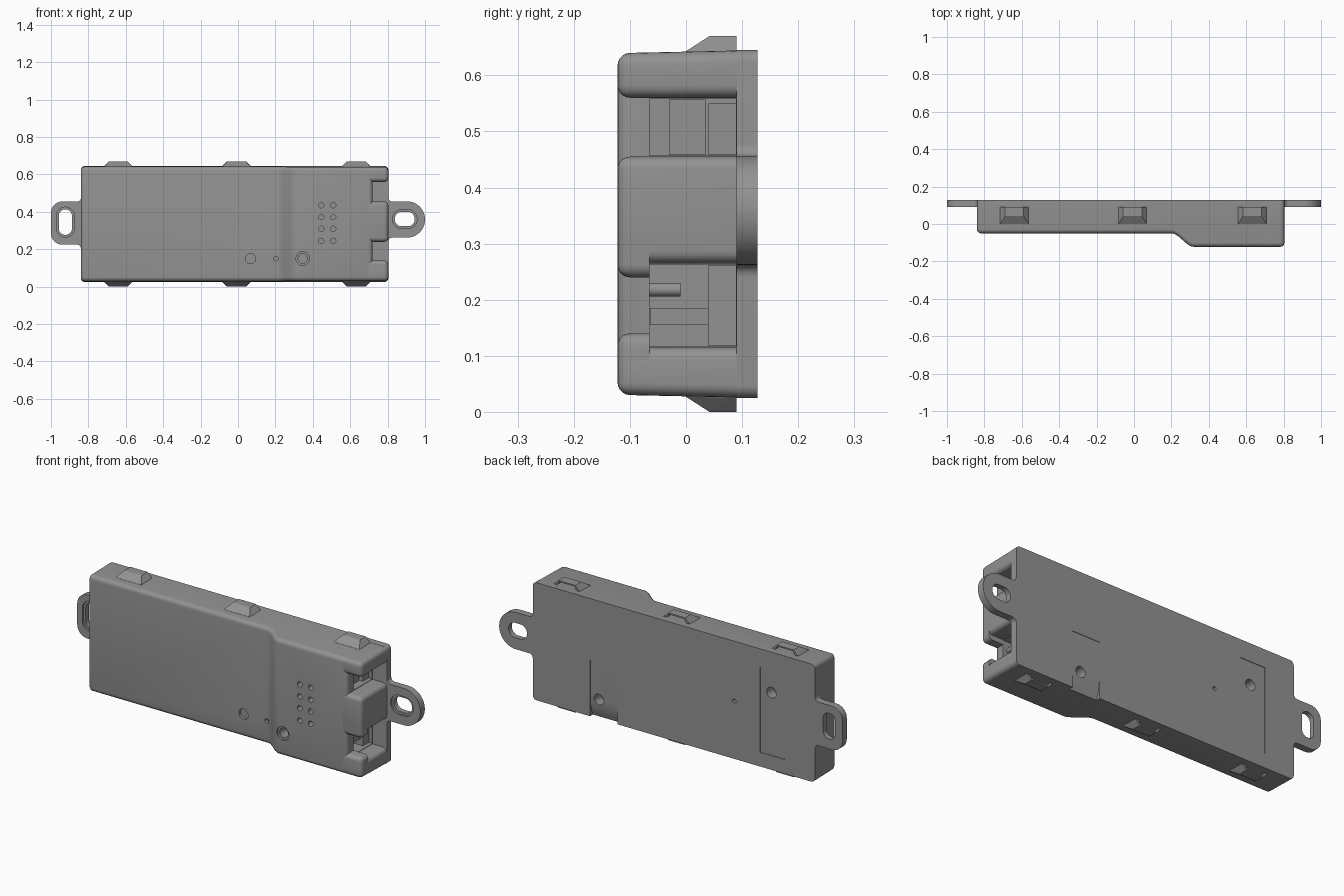
import bpy, bmesh, math

if "Cube" in bpy.data.objects:
    bpy.data.objects.remove(bpy.data.objects["Cube"])

BACK, FRONT, LOW, ZC, END = 0.127, -0.122, -0.05, 0.335, 0.804

# dark grey plastic
plastic = bpy.data.materials.new("dark_plastic")
plastic.diffuse_color = (0.29, 0.29, 0.29, 1)
plastic.use_nodes = True
plastic.node_tree.nodes["Principled BSDF"].inputs["Base Color"].default_value = plastic.diffuse_color


def finish(name, bm):
    bmesh.ops.recalc_face_normals(bm, faces=bm.faces)
    me = bpy.data.meshes.new(name)
    bm.to_mesh(me)
    bm.free()
    me.materials.append(plastic)
    ob = bpy.data.objects.new(name, me)
    bpy.context.collection.objects.link(ob)
    return ob


def select_only(ob):
    bpy.ops.object.select_all(action='DESELECT')
    ob.select_set(True)
    bpy.context.view_layer.objects.active = ob


def smooth(ob):
    select_only(ob)
    bpy.ops.object.shade_smooth_by_angle(angle=math.radians(32))


def cut(ob, cutters):
    for c in cutters:
        c.hide_render = True
        m = ob.modifiers.new("cut", 'BOOLEAN')
        m.operation, m.solver, m.object = 'DIFFERENCE', 'EXACT', c
        select_only(ob)
        bpy.ops.object.modifier_apply(modifier=m.name)
        bpy.data.objects.remove(c)


def extruded(pts, direction):
    bm = bmesh.new()
    f = bm.faces.new([bm.verts.new(p) for p in pts])
    ext = bmesh.ops.extrude_face_region(bm, geom=[f])
    bmesh.ops.translate(bm, vec=direction,
                        verts=[v for v in ext['geom'] if isinstance(v, bmesh.types.BMVert)])
    bmesh.ops.recalc_face_normals(bm, faces=bm.faces)
    return bm


def plate(name, xz, y0, y1):
    return finish(name, extruded([(x, y0, z) for x, z in xz], (0, y1 - y0, 0)))


def rect(x0, x1, z0, z1):
    return [(x0, z0), (x1, z0), (x1, z1), (x0, z1)]


def box(name, x0, x1, y0, y1, z0, z1):
    return plate(name, rect(x0, x1, z0, z1), y0, y1)


def arc(cx, cz, r, a0, a1, n=10):
    return [(cx + r * math.cos(math.radians(a0 + (a1 - a0) * i / n)),
             cz + r * math.sin(math.radians(a0 + (a1 - a0) * i / n))) for i in range(n + 1)]


def disc(name, x, z, r, y0, y1):
    return plate(name, arc(x, z, r, 0, 360, 32)[:-1], y0, y1)


def slot(x0, x1, z0, z1):
    r = min(x1 - x0, z1 - z0) / 2 - 0.001
    return (arc(x1 - r, z1 - r, r, 0, 90) + arc(x0 + r, z1 - r, r, 90, 180)
            + arc(x0 + r, z0 + r, r, 180, 270) + arc(x1 - r, z0 + r, r, 270, 360))


def hull(name, pts):
    bm = bmesh.new()
    for p in pts:
        bm.verts.new(p)
    bmesh.ops.convex_hull(bm, input=bm.verts[:])
    return finish(name, bm)


def soften(bm, r=0.022):
    # round every sharp edge away from the rear face, then add a slight draft
    ymax = max(v.co.y for v in bm.verts)
    edges = [e for e in bm.edges if e.calc_face_angle(0) > 0.6
             and not all(abs(v.co.y - ymax) < 1e-5 for v in e.verts)]
    bmesh.ops.bevel(bm, geom=edges, offset=r, offset_type='OFFSET', segments=5,
                    profile=0.5, affect='EDGES', clamp_overlap=False)
    for v in bm.verts:
        d = v.co.z - ZC
        if abs(d) > 0.25:
            v.co.z = ZC + d * (1 - 0.018 * (BACK - v.co.y) / 0.25)
    return bm


# main housing: stepped profile swept along z
step = []
for i in range(13):
    t = i / 12
    step.append((0.20 + 0.12 * t, LOW + (FRONT - LOW) * t * t * (3 - 2 * t)))
outline = [(-0.84, BACK), (-0.84, LOW)] + step + [(0.72, FRONT), (0.72, BACK)]
housing = finish("housing", soften(extruded([(x, y, 0.025) for x, y in outline], (0, 0, 0.62))))

# front holes: vents, button, indicator, screw
cutters = [disc("c", x, z, 0.014, -0.2, -0.09)
           for x in (0.445, 0.509) for z in (0.245, 0.31, 0.372, 0.435)]
cutters += [disc("c", 0.067, 0.15, 0.027, -0.2, -0.035), disc("c", 0.203, 0.15, 0.012, -0.2, -0.03),
            disc("c", 0.346, 0.15, 0.036, -0.2, -0.112), disc("c", 0.346, 0.15, 0.025, -0.2, -0.05)]
# rear holes and label recess
cutters += [disc("c", x, z, r, 0.07, 0.2) for x, z, r in
            ((0.42, 0.125, 0.028), (-0.585, 0.43, 0.028), (-0.37, 0.33, 0.01))]
cutters.append(box("c", -0.67, -0.52, 0.124, 0.2, 0.10, 0.55))
# rear finger scoop: shallow step curving away towards the lower edge
scoop = [(0.2, 0.32), (0.1245, 0.32), (0.1245, 0.12), (0.122, 0.085),
         (0.115, 0.055), (0.102, 0.02), (0.102, 0.0), (0.2, 0.0)]
cutters.append(finish("c", extruded([(0.31, y, z) for y, z in scoop], (0.16, 0, 0))))
# openings in the end wall
cutters += [box("c", 0.62, 0.8, -0.065, 0.089, 0.117, 0.263),
            box("c", 0.62, 0.8, -0.065, 0.089, 0.457, 0.558)]
cut(housing, cutters)
smooth(housing)

# end posts framing the two connector bays
for name, z0, z1, y1 in (("lower_post", 0.025, 0.115, 0.092), ("lower_post_lip", 0.025, 0.14, -0.065),
                         ("middle_post", 0.265, 0.455, 0.092), ("middle_post_lip", 0.24, 0.455, -0.065),
                         ("upper_post", 0.56, 0.645, 0.092)):
    smooth(finish(name, soften(extruded([(x, FRONT, z) for x, z in rect(0.65, END, z0, z1)],
                                        (0, y1 - FRONT, 0)))))

# rear slab under the bays
r = 0.022
slab = plate("rear_slab", [(0.68, 0.025)] + arc(END - r, 0.025 + r, r, -90, 0, 6)
             + arc(END - r, 0.645 - r, r, 0, 90, 6) + [(0.68, 0.645)], 0.09, BACK)
smooth(slab)

# parts inside the bays
box("lower_connector", 0.615, 0.70, 0.04, 0.092, 0.118, 0.262)
box("lower_connector_ridge", 0.615, 0.69, -0.064, 0.045, 0.155, 0.185)
box("upper_connector", 0.615, 0.70, 0.04, 0.092, 0.458, 0.55)
box("upper_bar", 0.615, 0.68, -0.03, 0.035, 0.458, 0.557)
smooth(disc("latch_peg", 0.69, 0.218, 0.012, -0.07, -0.01))


# mounting ears with slotted holes
def ear(name, sign, root, z0, z1, rad, hole):
    f = 0.02
    pts = (arc(root + f, z0 - f, f, 180, 90, 6) + arc(1 - rad, z0 + rad, rad, -90, 0)
           + arc(1 - rad, z1 - rad, rad, 0, 90) + arc(root + f, z1 + f, f, 270, 180, 6)
           + [(root - 0.008, z1 + f), (root - 0.008, z0 - f)])
    ob = plate(name, [(sign * x, z) for x, z in pts], 0.09, BACK)
    x0, x1, a, b = hole
    g = 0.012
    cut(ob, [plate("c", slot(x0, x1, a, b), 0.05, 0.2),
             plate("c", slot(x0 - g, x1 + g, a - g, b + g), 0.05, 0.10)])
    smooth(ob)


ear("right_ear", 1, END, 0.262, 0.456, 0.0965, (0.838, 0.945, 0.323, 0.4))
ear("left_ear", -1, 0.84, 0.225, 0.455, 0.06, (-0.958, -0.888, 0.277, 0.413))

# snap clips along both long sides, open at the rear
for side, s in (("top", 1), ("bottom", -1)):
    for i, x in enumerate((-0.64, -0.008, 0.632)):
        clip = hull(f"{side}_clip_{i + 1}",
                    [(x + k * w, y, ZC + s * d) for k in (-1, 1) for w, y, d in
                     ((0.078, 0.0, 0.302), (0.078, 0.09, 0.302), (0.075, 0.0, 0.308),
                      (0.075, 0.09, 0.31), (0.05, 0.042, 0.335), (0.05, 0.09, 0.335))])
        pocket = hull("c", [(x + k * w, y, ZC + s * d) for k in (-1, 1) for w, y, d in
                            ((0.06, 0.03, 0.306), (0.06, 0.12, 0.306),
                             (0.045, 0.05, 0.328), (0.045, 0.12, 0.328))])
        cut(clip, [pocket])
